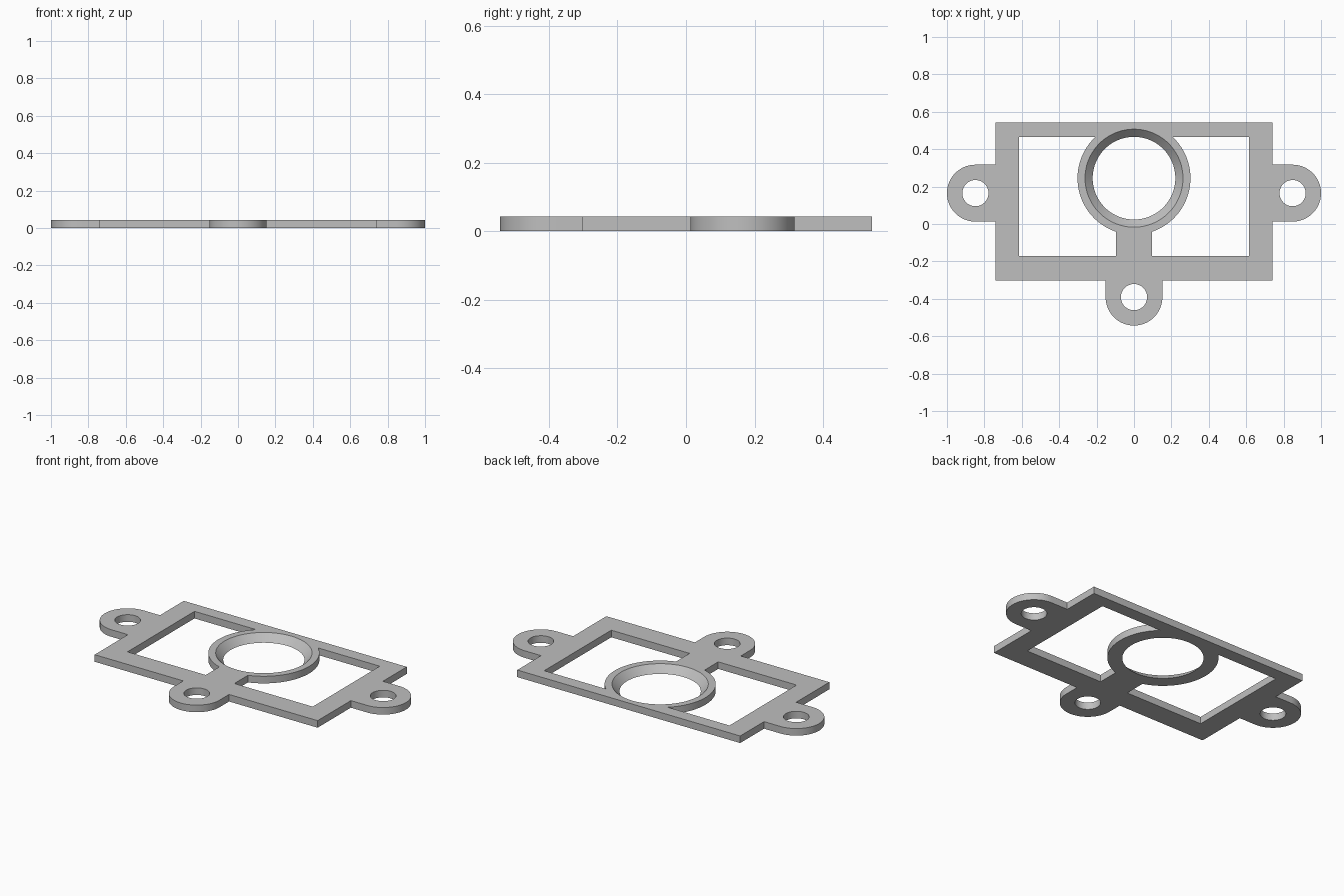
import bpy
import bmesh
from math import asin, acos, cos, sin, pi, radians

if "Cube" in bpy.data.objects:
    bpy.data.objects.remove(bpy.data.objects["Cube"], do_unlink=True)

THICK = 0.0425
FRAME_X, FRAME_FRONT, FRAME_BACK = 0.74, -0.302, 0.543
INNER_X, INNER_FRONT, INNER_BACK = 0.615, -0.17, 0.466
TAB_R, HOLE_R = 0.152, 0.07
SIDE_TAB = (1 - TAB_R, 0.165)
FRONT_TAB = (0, -0.543 + TAB_R)
RING_Y, RING_R, STEM_X = 0.245, 0.302, 0.095
SEAT_TOP, SEAT_BOTTOM = 0.262, 0.221


def arc(centre, r, start, end, steps):
    """Points along an arc, both ends included."""
    angles = [start + (end - start) * i / steps for i in range(steps + 1)]
    return [(centre[0] + r * cos(a), centre[1] + r * sin(a)) for a in angles]


def circle(centre, r, steps=64):
    return arc(centre, r, 0, 2 * pi, steps)[:-1]


def mirrored(points):
    return [(-x, y) for x, y in reversed(points)]


# Outer outline: right half from the front tab round to the back corner
half = arc(FRONT_TAB, TAB_R, -pi / 2, 0, 20)
half += [(TAB_R, FRAME_FRONT), (FRAME_X, FRAME_FRONT), (FRAME_X, SIDE_TAB[1] - TAB_R)]
half += arc(SIDE_TAB, TAB_R, -pi / 2, pi / 2, 40)
half += [(FRAME_X, SIDE_TAB[1] + TAB_R), (FRAME_X, FRAME_BACK)]
outline = half + mirrored(half)[:-1]

# Window beside the ring and its stem
window = [(STEM_X, INNER_FRONT), (INNER_X, INNER_FRONT), (INNER_X, INNER_BACK)]
window += arc((0, RING_Y), RING_R, asin((INNER_BACK - RING_Y) / RING_R),
              -acos(STEM_X / RING_R), 44)

# Each loop is a pair: bottom edge and top edge
side_hole = circle(SIDE_TAB, HOLE_R)
straight = [outline, window, mirrored(window), side_hole, mirrored(side_hole),
            circle(FRONT_TAB, HOLE_R)]
loops = [(points, points) for points in straight]
loops.append((circle((0, RING_Y), SEAT_BOTTOM, 96), circle((0, RING_Y), SEAT_TOP, 96)))

# Walls of every loop, then the flat faces between them
bm = bmesh.new()
rims = ([], [])
for pair in loops:
    rings = [[bm.verts.new((x, y, z)) for x, y in points]
             for points, z in zip(pair, (0, THICK))]
    low, high = rings
    count = len(low)
    for i in range(count):
        j = (i + 1) % count
        bm.faces.new((low[i], low[j], high[j], high[i]))
        for rim, ring in zip(rims, rings):
            rim.append(bm.edges.get((ring[i], ring[j])))
for rim in rims:
    bmesh.ops.triangle_fill(bm, edges=rim, use_beauty=True, use_dissolve=False)
bmesh.ops.recalc_face_normals(bm, faces=bm.faces[:])

mesh = bpy.data.meshes.new("mounting_plate")
bm.to_mesh(mesh)
bm.free()
plate = bpy.data.objects.new("mounting_plate", mesh)
bpy.context.collection.objects.link(plate)

# Plain grey material
grey = bpy.data.materials.new("light_grey")
grey.use_nodes = True
colour = (0.52, 0.52, 0.52, 1)
grey.diffuse_color = colour
grey.node_tree.nodes["Principled BSDF"].inputs["Base Color"].default_value = colour
mesh.materials.append(grey)

# Smooth curved walls, sharp rims
bpy.ops.object.select_all(action="DESELECT")
plate.select_set(True)
bpy.context.view_layer.objects.active = plate
bpy.ops.object.shade_smooth_by_angle(angle=radians(30))
